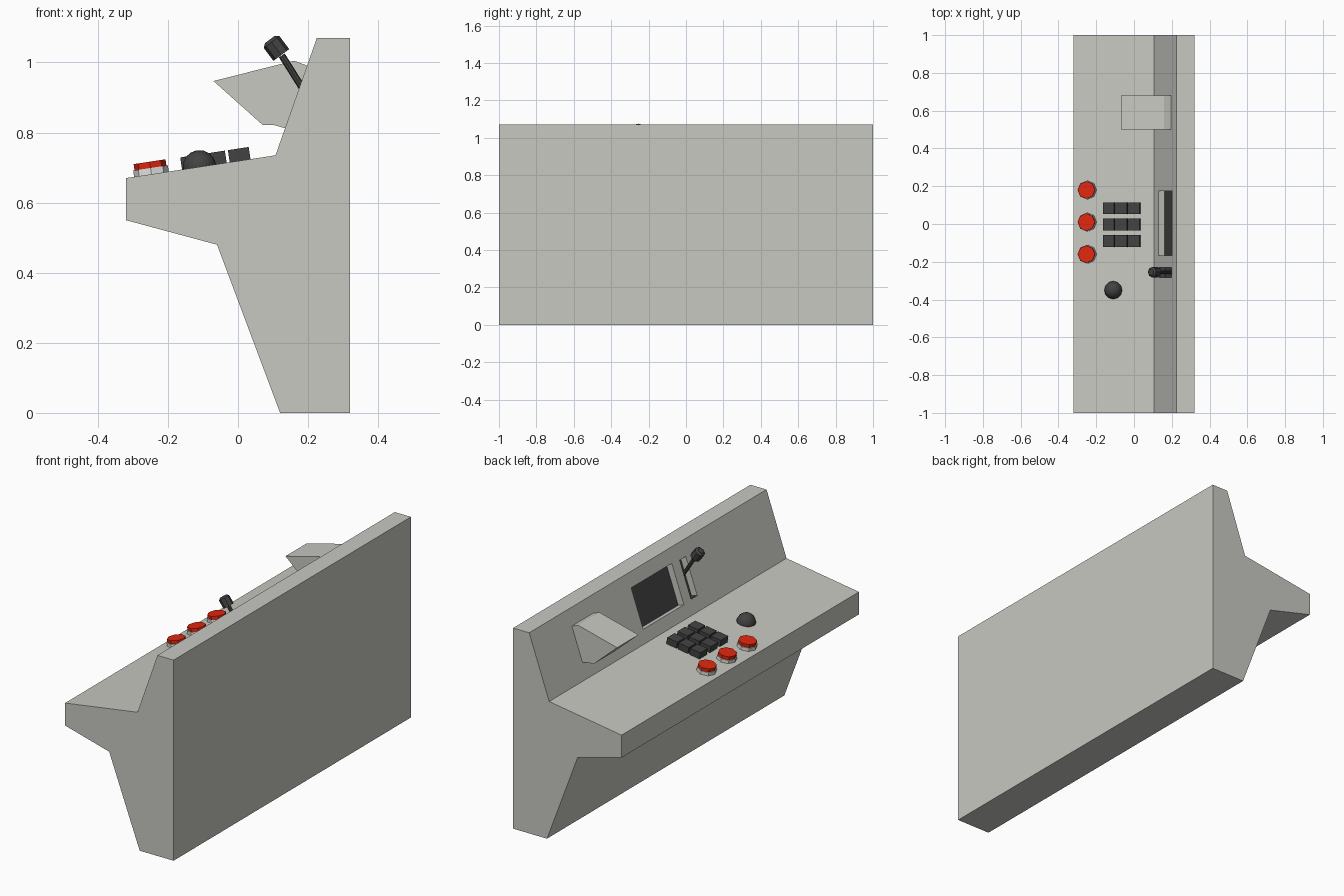
import bpy, bmesh, math
from mathutils import Matrix, Vector

if "Cube" in bpy.data.objects:
    bpy.data.objects.remove(bpy.data.objects["Cube"])


def mat(name, *rgb):
    m = bpy.data.materials.new(name)
    m.diffuse_color = (*rgb, 1)
    m.use_nodes = True
    m.node_tree.nodes["Principled BSDF"].inputs["Base Color"].default_value = m.diffuse_color
    return m


GREY = mat("console grey", 0.58, 0.58, 0.54)
DARK = mat("dark grey", 0.055, 0.055, 0.055)
RED = mat("button red", 0.75, 0.02, 0.005)
WHITE = mat("white", 0.85, 0.85, 0.82)


def finish(name, bm, material, matrix=None):
    bmesh.ops.recalc_face_normals(bm, faces=bm.faces[:])
    me = bpy.data.meshes.new(name)
    bm.to_mesh(me)
    bm.free()
    me.materials.append(material)
    ob = bpy.data.objects.new(name, me)
    if matrix:
        ob.matrix_world = matrix
    bpy.context.collection.objects.link(ob)
    return ob


def prism(name, pts, y0, y1, material):
    bm = bmesh.new()
    face = bm.faces.new([bm.verts.new((x, y0, z)) for x, z in pts])
    ext = bmesh.ops.extrude_face_region(bm, geom=[face])["geom"]
    bmesh.ops.translate(bm, vec=(0, y1 - y0, 0),
                        verts=[v for v in ext if isinstance(v, bmesh.types.BMVert)])
    return finish(name, bm, material)


def box(name, lo, hi, frame, material):
    lo, hi = Vector(lo), Vector(hi)
    bm = bmesh.new()
    bmesh.ops.create_cube(bm, size=1, matrix=Matrix.Translation((lo + hi) / 2)
                          @ Matrix.Diagonal((*(hi - lo), 1)))
    return finish(name, bm, material, frame)


def cyl(name, r, z0, z1, frame, material, sides=8, r2=None):
    bm = bmesh.new()
    bmesh.ops.create_cone(bm, cap_ends=True, segments=sides, radius1=r,
                          radius2=r2 or r, depth=z1 - z0,
                          matrix=Matrix.Translation((0, 0, (z0 + z1) / 2)))
    return finish(name, bm, material, frame)


def frame_at(x, y, z, angle):
    return Matrix.Translation((x, y, z)) @ Matrix.Rotation(-angle, 4, 'Y')


# Console body: side profile run along y
body = prism("console_body", [(0.12, 0), (0.32, 0), (0.32, 1.07), (0.225, 1.07),
                              (0.107, 0.735), (-0.32, 0.67), (-0.32, 0.55),
                              (-0.06, 0.48)], -1, 1, GREY)
DESK = math.atan2(0.065, 0.427)


def on_desk(x, y):
    return frame_at(x, y, 0.67 + (x + 0.32) * math.tan(DESK), DESK)


# Back panel frame: local x runs up the panel, local z points out of it
panel = frame_at(0.107, 0, 0.735, math.atan2(0.335, 0.118))

# Recesses for the screen and the lever slot
for name, x0, x1, y0, y1 in (("screen", 0.068, 0.282, -0.167, 0.175),
                             ("lever_slot", 0.072, 0.275, -0.282, -0.23)):
    cutter = box(name + "_cutter", (x0, y0, -0.038), (x1, y1, 0.05), panel, GREY)
    cutter.hide_render = True
    cutter.hide_viewport = True
    cutter.display_type = 'WIRE'
    mod = body.modifiers.new(name, 'BOOLEAN')
    mod.operation = 'DIFFERENCE'
    mod.solver = 'EXACT'
    mod.object = cutter
    box(name + "_floor", (x0, y0, -0.042), (x1, y1, -0.035), panel, DARK)
# Dark lower lining of the lever slot
box("lever_slot_lining", (0.068, -0.282, -0.038), (0.075, -0.23, -0.001), panel, DARK)

# Lever rod and knob
a, b = Vector((0.21, -0.255, 0.885)), Vector((0.125, -0.255, 1.02))
d = b - a
cyl("lever_rod", 0.01, 0, d.length, frame_at(*a, math.atan2(-d.x, d.z)), DARK)
knob = frame_at(0.108, -0.255, 1.042, math.atan2(0.6, 0.8))
cyl("lever_knob", 0.028, -0.026, 0.02, knob, DARK)
cyl("lever_knob_top", 0.028, 0.02, 0.029, knob, DARK, r2=0.017)

# Hooded chute on the back panel
prism("hood", [(-0.07, 0.947), (0.16, 1.005), (0.2, 0.99), (0.215, 0.985),
               (0.15, 0.81), (0.135, 0.812), (0.1, 0.822), (0.07, 0.822)],
      0.5, 0.68, GREY)

# Red push buttons on white bases
for i, y in enumerate((-0.16, 0.01, 0.18)):
    f = on_desk(-0.247, y)
    cyl(f"button_base_{i}", 0.05, -0.005, 0.018, f, WHITE)
    cyl(f"button_cap_{i}", 0.046, 0.01, 0.036, f, RED)

# Keypad
for i, x in enumerate((-0.13, -0.062, 0.006)):
    for j, y in enumerate((-0.09, -0.003, 0.084)):
        box(f"key_{i}_{j}", (-0.03, -0.031, -0.005), (0.03, 0.031, 0.035),
            on_desk(x, y), DARK)

# Track ball half sunk in the desk
bm = bmesh.new()
bmesh.ops.create_uvsphere(bm, u_segments=12, v_segments=8, radius=0.048)
for face in bm.faces:
    face.smooth = True
finish("track_ball", bm, DARK, frame_at(-0.11, -0.35, 0.702, DESK))
